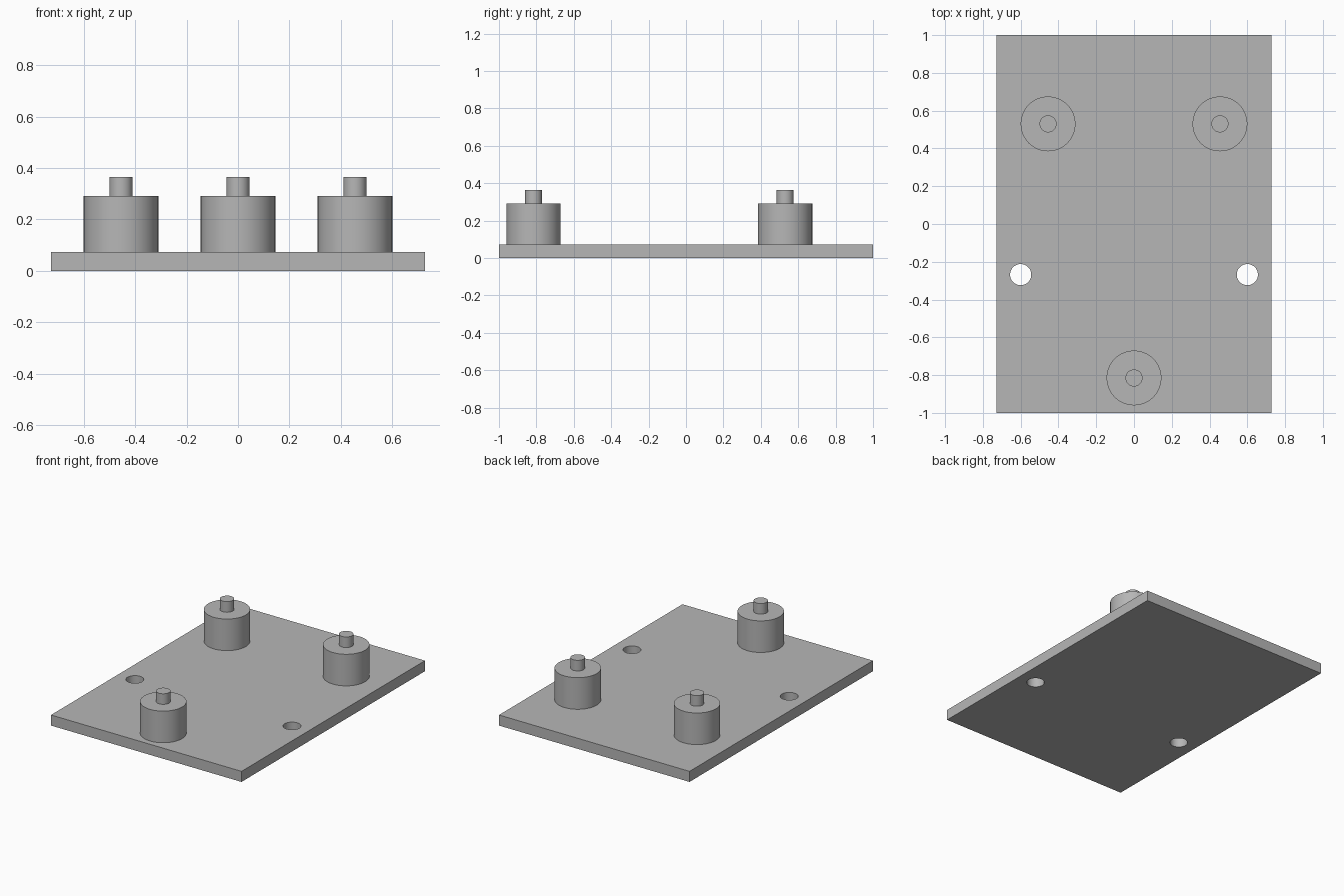
import bpy
import bmesh
import math

default_cube = bpy.data.objects.get("Cube")
if default_cube:
    bpy.data.objects.remove(default_cube, do_unlink=True)

HALF_WIDTH, HALF_LENGTH, THICKNESS = 0.727, 1.0, 0.073
SEGMENTS = 64

grey = bpy.data.materials.new("plain_grey")
grey.use_nodes = True
grey.diffuse_color = (0.47, 0.47, 0.47, 1)
grey.node_tree.nodes["Principled BSDF"].inputs["Base Color"].default_value = grey.diffuse_color


def activate(obj):
    bpy.ops.object.select_all(action="DESELECT")
    obj.select_set(True)
    bpy.context.view_layer.objects.active = obj


def smooth(obj):
    activate(obj)
    bpy.ops.object.shade_smooth_by_angle(angle=math.radians(30))


def stepped_post(name, x, y):
    """Wide round body with a thin pin, turned from one profile."""
    profile = [(0, THICKNESS), (0.145, THICKNESS), (0.145, 0.291),
               (0.045, 0.291), (0.045, 0.364), (0, 0.364)]
    bm = bmesh.new()
    verts = [bm.verts.new((r, 0, z)) for r, z in profile]
    edges = [bm.edges.new(pair) for pair in zip(verts, verts[1:])]
    bmesh.ops.spin(bm, geom=verts + edges, cent=(0, 0, 0), axis=(0, 0, 1),
                   angle=math.tau, steps=SEGMENTS, use_merge=True)
    bmesh.ops.remove_doubles(bm, verts=bm.verts[:], dist=1e-5)
    bmesh.ops.recalc_face_normals(bm, faces=bm.faces[:])
    mesh = bpy.data.meshes.new(name)
    bm.to_mesh(mesh)
    bm.free()
    mesh.materials.append(grey)
    obj = bpy.data.objects.new(name, mesh)
    obj.location = (x, y, 0)
    bpy.context.collection.objects.link(obj)
    smooth(obj)


# Base plate
bpy.ops.mesh.primitive_cube_add(size=1, location=(0, 0, THICKNESS / 2))
plate = bpy.context.object
plate.name = "base_plate"
plate.scale = (2 * HALF_WIDTH, 2 * HALF_LENGTH, THICKNESS)
bpy.ops.object.transform_apply(location=True, rotation=False, scale=True)
plate.data.materials.append(grey)

# Two through holes
for side in (-1, 1):
    bpy.ops.mesh.primitive_cylinder_add(vertices=SEGMENTS, radius=0.056, depth=0.4,
                                        location=(side * 0.6, -0.268, 0))
    cutter = bpy.context.object
    cutter.hide_render = True
    cut = plate.modifiers.new("hole", "BOOLEAN")
    cut.operation = "DIFFERENCE"
    cut.solver = "EXACT"
    cut.object = cutter
    activate(plate)
    bpy.ops.object.modifier_apply(modifier=cut.name)
    bpy.data.objects.remove(cutter, do_unlink=True)
smooth(plate)

# Three stepped posts
stepped_post("front_post", 0, -0.815)
stepped_post("back_right_post", -0.455, 0.53)
stepped_post("back_left_post", 0.455, 0.53)
